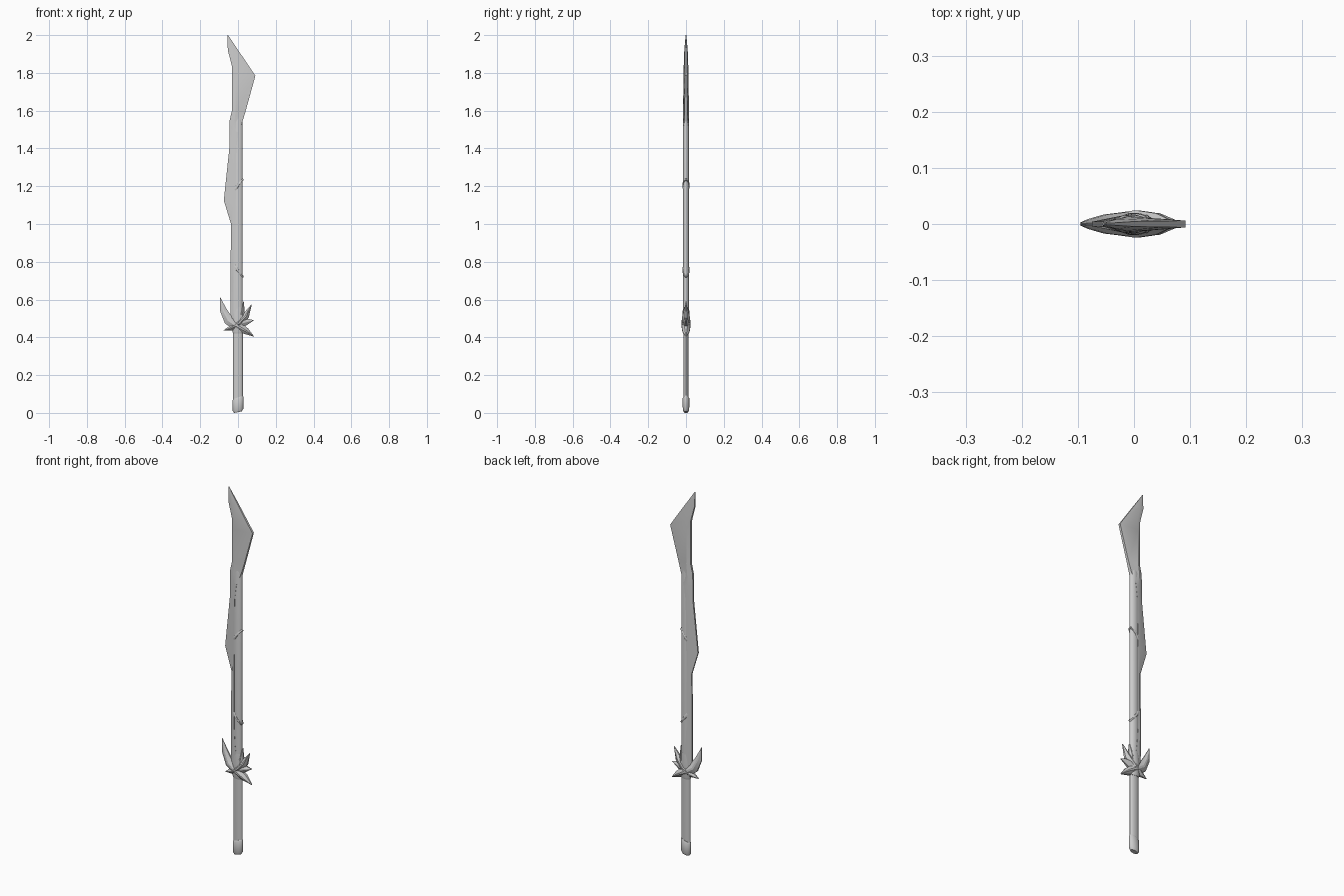
import bpy, bmesh, math
from mathutils import Vector


def loft(name, rings, angle=35):
    """Skin a list of equal-length point rings and cap both ends."""
    bm = bmesh.new()
    loops = [[bm.verts.new(p) for p in r] for r in rings]
    n = len(loops[0])
    for a, b in zip(loops, loops[1:]):
        for i in range(n):
            j = (i + 1) % n
            bm.faces.new((a[i], a[j], b[j], b[i]))
    bm.faces.new(loops[0][::-1])
    bm.faces.new(loops[-1])
    bmesh.ops.recalc_face_normals(bm, faces=bm.faces)
    me = bpy.data.meshes.new(name)
    bm.to_mesh(me)
    bm.free()
    ob = bpy.data.objects.new(name, me)
    bpy.context.collection.objects.link(ob)
    bpy.ops.object.select_all(action='DESELECT')
    ob.select_set(True)
    bpy.context.view_layer.objects.active = ob
    bpy.ops.object.shade_smooth_by_angle(angle=math.radians(angle))
    return ob


def oval(z, a, b, slant=0.0, n=20):
    """Oval ring at height z; slant tilts it along x."""
    return [(a * math.cos(t), b * math.sin(t), z + slant * math.cos(t))
            for t in (2 * math.pi * i / n for i in range(n))]


def leaf(name, path):
    """Pointed ridge following (x, z, half width, half thickness) stations in the xz plane."""
    rings = []
    for i, (x, z, w, t) in enumerate(path):
        p, q = path[max(i - 1, 0)], path[min(i + 1, len(path) - 1)]
        d = Vector((q[0] - p[0], q[1] - p[1])).normalized()
        nx, nz = -d.y, d.x
        rings.append([(x + nx * w * s, y * t, z + nz * w * s) for s, y in
                      ((1, .35), (.2, 1), (-.2, 1), (-1, .35), (-1, -.35), (-.2, -1), (.2, -1), (1, -.35))])
    return loft(name, rings, 25)


# Handle, end cap and inner rod
loft("handle", [oval(.03, .026, .012), oval(.44, .026, .013)])
loft("end_cap", [oval(.004, .020, .012, .004), oval(.016, .028, .017, .006),
                 oval(.075, .029, .018, .009), oval(.082, .026, .014, .009)])
loft("rod", [oval(.44, .025, .016), oval(1.54, .025, .016), oval(1.60, .012, .006)])

# Blade: z, left edge x, ridge x, right edge x, then half thickness at each
blade = [
    (.50, -.038, -.022, .008, .004, .014, .0165),
    (.60, -.040, -.024, -.006, .004, .014, .0165),
    (.70, -.040, -.025, -.013, .004, .014, .0150),
    (1.00, -.037, -.025, -.013, .004, .014, .0150),
    (1.125, -.075, -.026, -.012, .004, .014, .0150),
    (1.40, -.046, -.024, -.009, .005, .014, .0160),
    (1.48, -.045, -.022, .002, .005, .015, .0170),
    (1.55, -.044, -.018, .026, .005, .016, .0090),
    (1.60, -.032, -.012, .041, .006, .015, .0070),
    (1.785, -.031, -.012, .092, .007, .014, .0060),
    (1.84, -.033, -.014, .055, .007, .012, .0055),
    (1.92, -.054, -.030, .001, .005, .009, .0045),
    (2.00, -.056, -.055, -.053, .001, .002, .0010),
]
loft("blade", [[(l, -a, z), (m, -b, z), (r, -c, z), (r, c, z), (m, b, z), (l, a, z)]
               for z, l, m, r, a, b, c in blade], 25)


# Tendrils gripping the rod from the blade edge
def tendril(name, z_side, z_edge):
    rings = []
    for i in range(17):
        t = math.radians(-128 + 16 * i)
        k = (math.cos(t) + .62) / 1.62
        z, w = z_side + (z_edge - z_side) * k, .016 - .009 * k
        rings.append([(.025 * s * math.cos(t), .016 * s * math.sin(t), z + dz)
                      for s, dz in ((.9, -w), (1.12, -w * .6), (1.2, 0), (1.12, w * .6), (.9, w))])
    loft(name, rings)


tendril("upper_tendril", 1.185, 1.235)
tendril("lower_tendril", .775, .722)

# Guard: crossing pointed leaves around a collar
loft("guard_collar", [oval(.42, .026, .015), oval(.43, .030, .018),
                      oval(.50, .030, .020), oval(.56, .026, .016)])
leaf("guard_long_leaf", [(-.095, .612, .001, .002), (-.078, .545, .018, .009), (-.050, .490, .025, .017),
                         (.0, .458, .026, .023), (.045, .432, .017, .019), (.084, .405, .001, .003)])
leaf("guard_cross_leaf", [(-.076, .436, .001, .003), (-.035, .450, .015, .019), (.005, .475, .020, .0245),
                          (.042, .515, .018, .019), (.072, .574, .001, .003)])
leaf("guard_side_leaf", [(-.01, .470, .025, .018), (.035, .482, .022, .017), (.083, .490, .001, .003)])
leaf("guard_top_leaf", [(.015, .48, .018, .018), (.022, .53, .014, .016), (.030, .590, .001, .003)])
